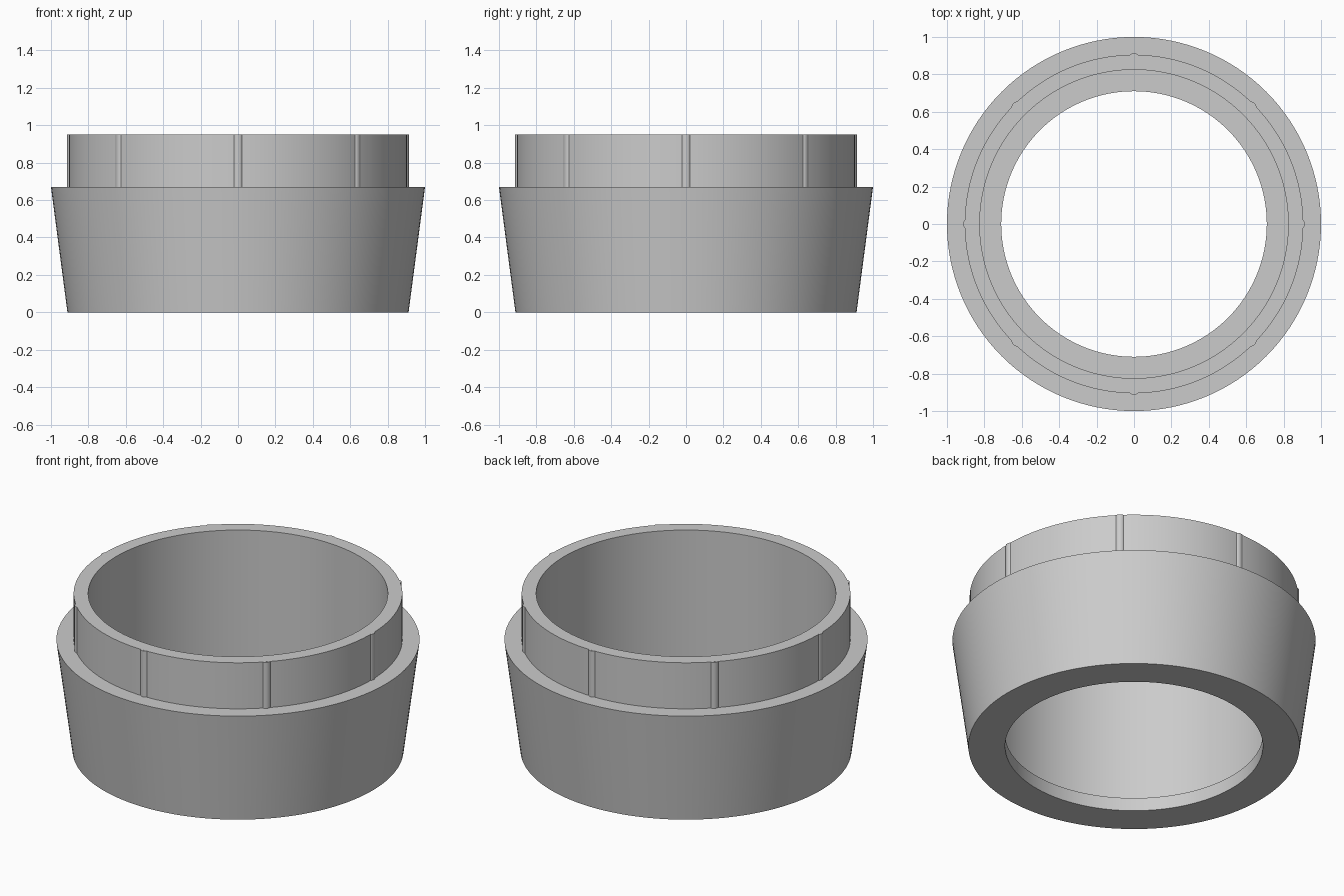
import bpy, bmesh, math

if "Cube" in bpy.data.objects:
    bpy.data.objects.remove(bpy.data.objects["Cube"])

SEGMENTS = 128
grey = bpy.data.materials.new("light grey")
grey.diffuse_color = (0.6, 0.6, 0.6, 1)
grey.use_nodes = True
grey.node_tree.nodes["Principled BSDF"].inputs["Base Color"].default_value = grey.diffuse_color


def finish(bm, name):
    bmesh.ops.recalc_face_normals(bm, faces=bm.faces)
    mesh = bpy.data.meshes.new(name)
    bm.to_mesh(mesh)
    bm.free()
    mesh.materials.append(grey)
    obj = bpy.data.objects.new(name, mesh)
    bpy.context.collection.objects.link(obj)
    bpy.ops.object.select_all(action='DESELECT')
    obj.select_set(True)
    bpy.context.view_layer.objects.active = obj
    bpy.ops.object.shade_smooth_by_angle(angle=math.radians(30))
    return obj


def lathe(name, profile):
    """Turn a closed (radius, height) outline around the z axis."""
    bm = bmesh.new()
    rings = []
    for r, z in profile:
        rings.append([bm.verts.new((r * math.cos(2 * math.pi * i / SEGMENTS),
                                    r * math.sin(2 * math.pi * i / SEGMENTS), z))
                      for i in range(SEGMENTS)])
    for a, b in zip(rings, rings[1:] + rings[:1]):
        for i in range(SEGMENTS):
            j = (i + 1) % SEGMENTS
            bm.faces.new((a[i], a[j], b[j], b[i]))
    return finish(bm, name)


# Tapered collar with a stepped neck and a thin inner lip at the bottom
lathe("collar_ring", [(0.71, 0), (0.912, 0), (1.0, 0.67), (0.905, 0.67),
                      (0.905, 0.95), (0.825, 0.95), (0.825, 0.08), (0.71, 0.08)])

# Eight slim grip ribs, half sunk into the neck
bottom, top = 0.66, 0.9495
bm = bmesh.new()
for k in range(8):
    a = k * math.pi / 4
    made = bmesh.ops.create_cone(bm, cap_ends=True, segments=32,
                                 radius1=0.03, radius2=0.03, depth=top - bottom)
    bmesh.ops.translate(bm, verts=made["verts"],
                        vec=(0.883 * math.cos(a), 0.883 * math.sin(a), (top + bottom) / 2))
finish(bm, "neck_ribs")
